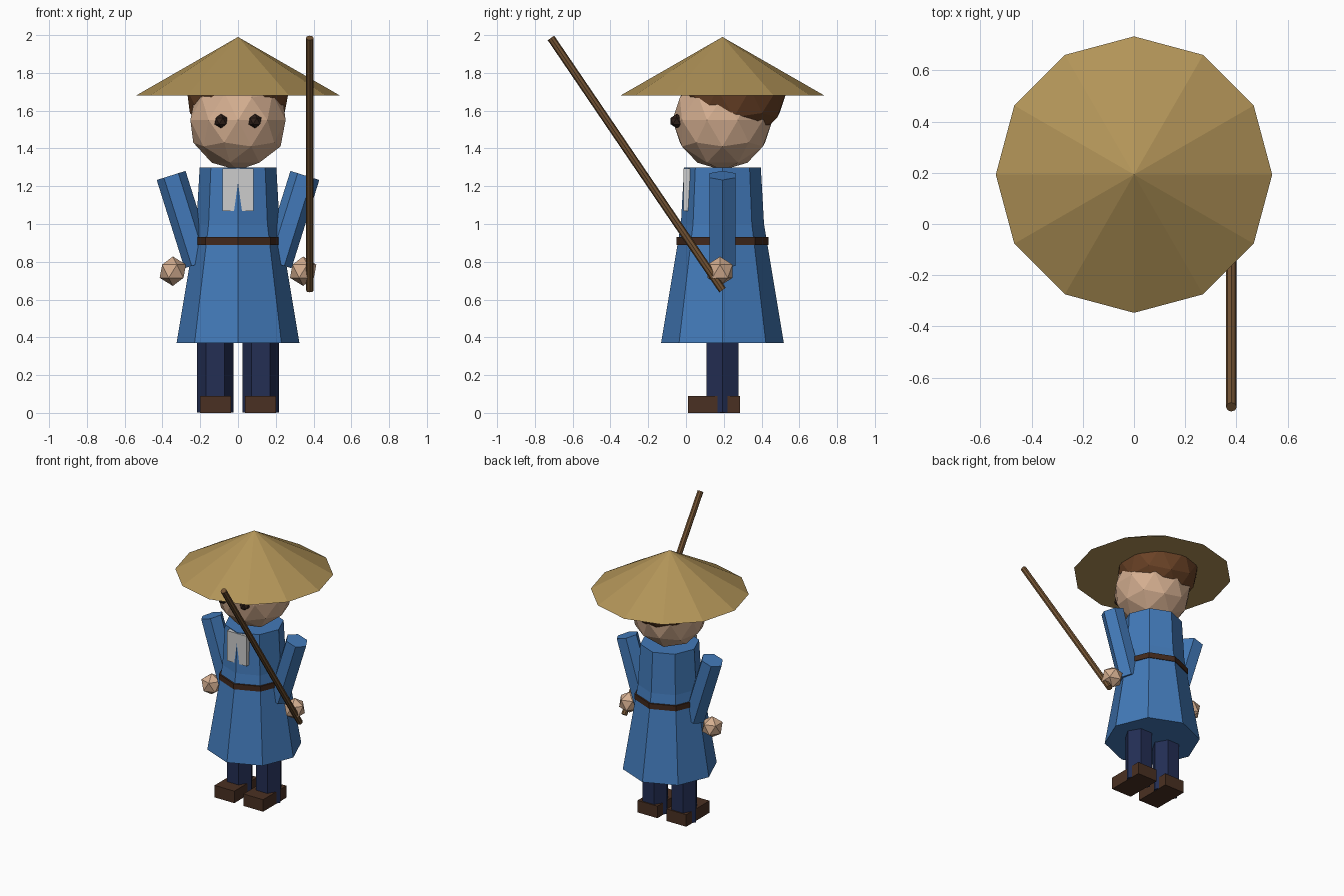
import bpy, bmesh, math
from mathutils import Vector, Matrix

if "Cube" in bpy.data.objects:
    bpy.data.objects.remove(bpy.data.objects["Cube"])

CY = 0.193  # depth of the figure's vertical axis


def mat(name, r, g, b):
    lin = [((c / 255 + 0.055) / 1.055) ** 2.4 if c > 10 else c / 255 / 12.92 for c in (r, g, b)]
    m = bpy.data.materials.new(name)
    m.diffuse_color = (*lin, 1)
    m.use_nodes = True
    m.node_tree.nodes["Principled BSDF"].inputs["Base Color"].default_value = m.diffuse_color
    return m


STRAW = mat("straw", 178, 148, 88)
SKIN = mat("skin", 212, 174, 144)
HAIR = mat("hair brown", 106, 66, 38)
ROBE = mat("robe blue", 66, 121, 184)
BELT = mat("belt brown", 66, 41, 28)
TROUSER = mat("trouser navy", 35, 46, 84)
SHOE = mat("shoe brown", 74, 48, 34)
COLLAR = mat("collar white", 204, 204, 204)
WOOD = mat("staff wood", 116, 84, 52)
EYE = mat("eye dark", 48, 33, 26)


def finish(name, bm, material):
    bmesh.ops.recalc_face_normals(bm, faces=bm.faces[:])
    me = bpy.data.meshes.new(name)
    bm.to_mesh(me)
    bm.free()
    me.materials.append(material)
    ob = bpy.data.objects.new(name, me)
    bpy.context.collection.objects.link(ob)
    return ob


def tube(name, a, b, r1, r2, sides, material, turn=0.0):
    """Capped cone or prism running from point a to point b."""
    a, b = Vector(a), Vector(b)
    d = b - a
    rot = Vector((0, 0, 1)).rotation_difference(d).to_matrix().to_4x4()
    bm = bmesh.new()
    bmesh.ops.create_cone(bm, cap_ends=True, segments=sides, radius1=r1, radius2=r2, depth=d.length,
                          matrix=Matrix.Translation((a + b) / 2) @ rot @ Matrix.Rotation(turn, 4, 'Z'))
    bmesh.ops.remove_doubles(bm, verts=bm.verts[:], dist=1e-5)
    return finish(name, bm, material)


def ball(name, centre, r, sub, material, cut_z=None):
    bm = bmesh.new()
    bmesh.ops.create_icosphere(bm, subdivisions=sub, radius=r, matrix=Matrix.Translation(centre))
    if cut_z is not None:
        bmesh.ops.bisect_plane(bm, geom=bm.verts[:] + bm.edges[:] + bm.faces[:],
                               plane_co=(0, 0, cut_z), plane_no=(0, 0, 1), clear_outer=True)
        bmesh.ops.holes_fill(bm, edges=[e for e in bm.edges if e.is_boundary])
    return finish(name, bm, material)


def box(name, lo, hi, material):
    lo, hi = Vector(lo), Vector(hi)
    bm = bmesh.new()
    bmesh.ops.create_cube(bm, size=1, matrix=Matrix.Translation((lo + hi) / 2)
                          @ Matrix.Diagonal((*(hi - lo), 1)))
    return finish(name, bm, material)


# Head, hair and hat
ball("head", (0, CY, 1.55), 0.265, 2, SKIN)
ball("hair", (0, 0.253, 1.715), 0.285, 2, HAIR, cut_z=1.70)
tube("hat", (0, CY, 1.68), (0, CY, 1.99), 0.54, 0, 12, STRAW)

# Robe: flared skirt, upper body, belt
tube("robe_skirt", (0, CY, 0.37), (0, CY, 1.0), 0.325, 0.22, 8, ROBE)
tube("robe_top", (0, CY, 1.0), (0, CY, 1.3), 0.22, 0.203, 8, ROBE)
tube("belt", (0, CY, 0.89), (0, CY, 0.93), 0.244, 0.244, 8, BELT)

# Collar panel, the front ridge of the robe pokes through it
box("collar", (-0.082, -0.0145, 1.07), (0.082, 0.022, 1.295), COLLAR)

# Paired parts
for s, side in ((-1, "left"), (1, "right")):
    ball(side + "_eye", (s * 0.09, -0.049, 1.545), 0.038, 1, EYE)
    tube(side + "_sleeve", (s * 0.207, CY, 0.79), (s * 0.354, CY, 1.257), 0.08, 0.08, 6, ROBE, math.pi / 2)
    ball(side + "_hand", (s * 0.345, 0.18, 0.75), 0.078, 1, SKIN)
    tube(side + "_leg", (s * 0.12, CY, 0.002), (s * 0.12, CY, 0.42), 0.097, 0.097, 6, TROUSER, math.pi / 2)
    box(side + "_shoe", (s * 0.12 - 0.082, 0.01, 0), (s * 0.12 + 0.082, 0.286, 0.09), SHOE)

# Walking staff leaning forward
tube("staff", (0.38, 0.193, 0.65), (0.38, -0.715, 1.985), 0.021, 0.021, 8, WOOD)
